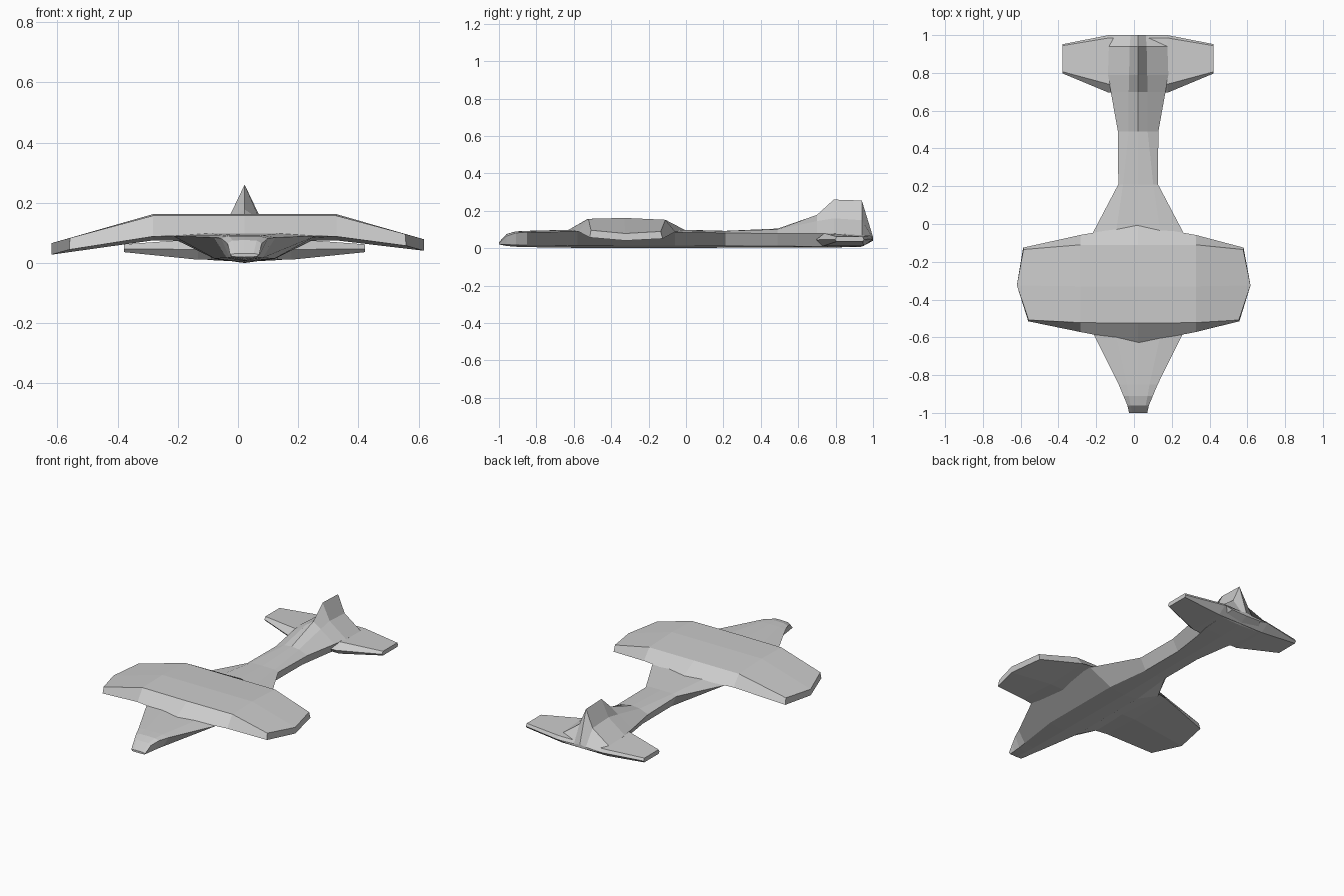
import bpy, bmesh

CX = 0.022  # centre line of the craft


def loft(name, rings):
    """Skin a series of equal-length point rings and cap both ends."""
    bm = bmesh.new()
    vs = [[bm.verts.new(p) for p in ring] for ring in rings]
    n = len(rings[0])
    for a, b in zip(vs, vs[1:]):
        for i in range(n):
            j = (i + 1) % n
            bm.faces.new((a[i], a[j], b[j], b[i]))
    bm.faces.new(vs[0])
    bm.faces.new(vs[-1])
    bmesh.ops.recalc_face_normals(bm, faces=bm.faces)
    me = bpy.data.meshes.new(name)
    bm.to_mesh(me)
    bm.free()
    ob = bpy.data.objects.new(name, me)
    bpy.context.collection.objects.link(ob)
    return ob


# Fuselage with blended fin: y, belly z, low edge x z, side edge x z, shoulder x z, ridge z
sections = [
    (-1.00, .020, .040, .021, .048, .028, .030, .032, .032),
    (-0.96, .012, .045, .019, .057, .065, .040, .075, .076),
    (-0.91, .008, .050, .018, .078, .082, .050, .089, .090),
    (-0.85, .006, .060, .017, .103, .085, .060, .092, .093),
    (-0.58, .002, .100, .015, .237, .090, .120, .099, .100),
    (-0.06, .000, .100, .014, .247, .086, .120, .099, .100),
    (0.21, .003, .070, .012, .105, .082, .080, .092, .093),
    (0.49, .004, .070, .011, .107, .078, .050, .100, .105),
    (0.70, .004, .100, .010, .145, .078, .050, .145, .178),
    (0.79, .004, .120, .010, .160, .078, .048, .160, .260),
    (0.94, .008, .130, .012, .155, .070, .045, .150, .255),
    (1.00, .040, .100, .043, .145, .050, .040, .054, .060),
]
rings = []
for y, zb, xl, zl, xu, zu, xs, zs, zt in sections:
    half = [(xl, zl), (xu, zu), (xs, zs)]
    ring = [(CX, y, zb)] + [(CX + x, y, z) for x, z in half] + [(CX, y, zt)]
    ring += [(CX - x, y, z) for x, z in reversed(half)]
    rings.append(ring)
loft("fuselage", rings)

# Main wing: nose edge, front top, ridge, rear top, trailing edge, underside
root = [(-.63, .097), (-.525, .157), (-.33, .162), (-.11, .152), (-.005, .097), (-.33, .07)]
knee = [(-.572, .088), (-.522, .157), (-.33, .162), (-.11, .152), (-.058, .088), (-.33, .075)]
tip_y = [-.515, -.508, -.325, -.135, -.125, -.325]
tip_x = {-1: [-.56, -.558, -.62, -.585, -.587, -.62],
         1: [.558, .555, .617, .578, .58, .617]}


def wing_tip(side):
    ring = []
    for i, (x, y) in enumerate(zip(tip_x[side], tip_y)):
        top = .16 - .28 * (abs(x - CX) - .305)   # droop of the outer panel
        ring.append((x, y, top if i in (1, 2, 3) else top - .038))
    return ring


def station(x, prof):
    return [(CX + x, y, z) for y, z in prof]


loft("main_wing", [wing_tip(-1), station(-.305, knee), station(0, root),
                   station(.305, knee), wing_tip(1)])

# Tailplane
tail_root = [(.695, .045), (.74, .08), (.985, .068), (1.0, .05), (.95, .012), (.73, .011)]
tail_tip = [(.797, .047), (.806, .062), (.944, .062), (.952, .047), (.945, .036), (.806, .036)]
loft("tailplane", [station(-.40, tail_tip), station(-.155, tail_root),
                   station(.155, tail_root), station(.40, tail_tip)])
